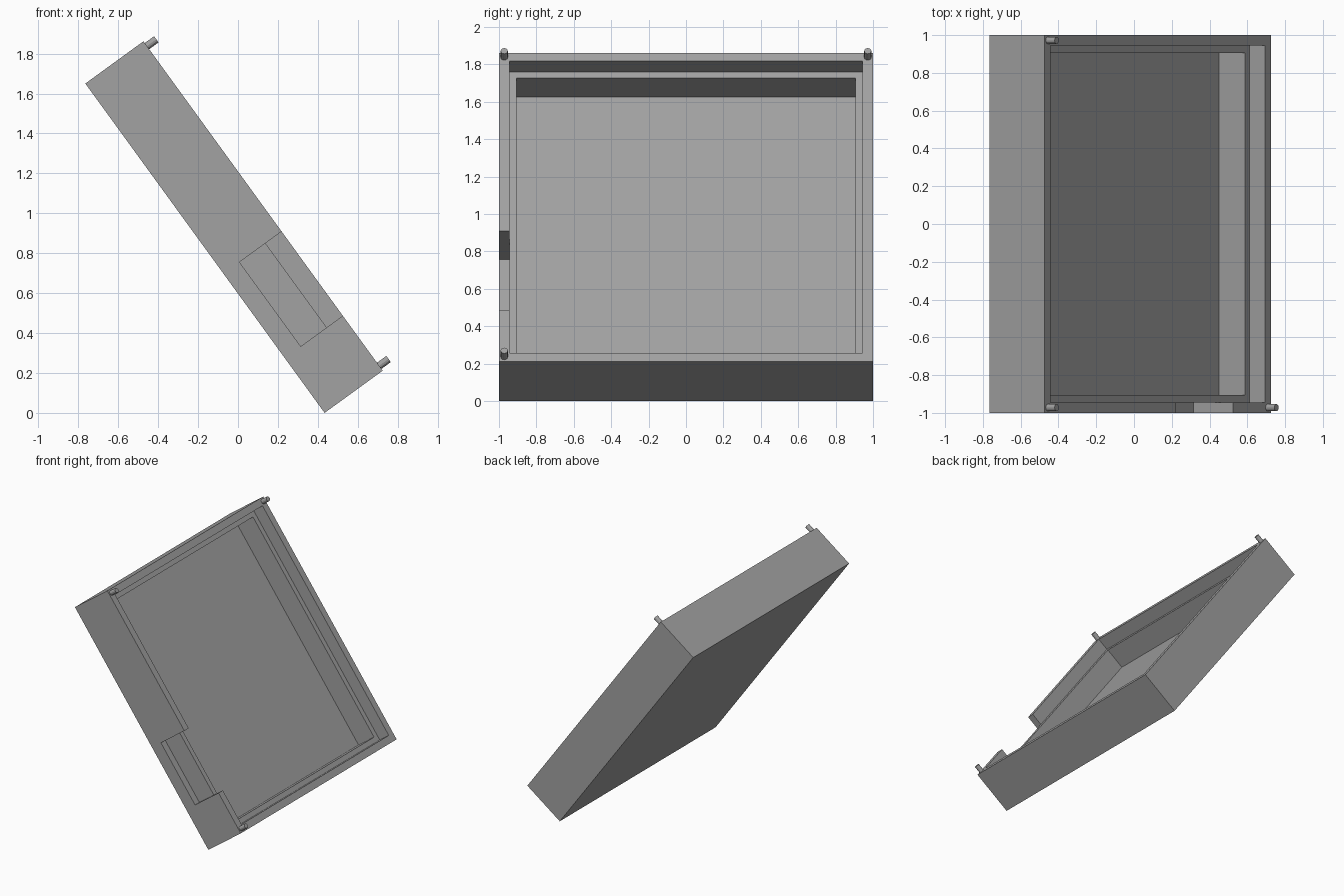
import bpy, bmesh, math
from mathutils import Matrix

if "Cube" in bpy.data.objects:
    bpy.data.objects.remove(bpy.data.objects["Cube"])

# Tray is modelled lying flat (x down the slope, z out of the opening), then tilted
LENGTH, DEPTH = 2.04, 0.36
RIM = 0.055            # outer wall thickness
STEP = 0.095           # wall thickness below the ledge
LEDGE, FLOOR = DEPTH - 0.10, DEPTH - 0.272
TILT = Matrix.Translation((0.434, 0, 0)) @ Matrix.Rotation(math.radians(54), 4, 'Y')

grey = bpy.data.materials.new("grey plastic")
grey.diffuse_color = (0.36, 0.36, 0.36, 1)
grey.use_nodes = True
grey.node_tree.nodes["Principled BSDF"].inputs["Base Color"].default_value = grey.diffuse_color


def add_object(name, bm):
    mesh = bpy.data.meshes.new(name)
    bm.to_mesh(mesh)
    bm.free()
    mesh.materials.append(grey)
    obj = bpy.data.objects.new(name, mesh)
    bpy.context.collection.objects.link(obj)
    return obj


def box(name, lo, hi):
    bm = bmesh.new()
    bmesh.ops.create_cube(bm, size=1)
    for v in bm.verts:
        v.co = [hi[i] if v.co[i] > 0 else lo[i] for i in range(3)]
    return add_object(name, bm)


# Tray body with two stepped pockets and a notch through the front rim
tray = box("tray", (-LENGTH, -1, 0), (0, 1, DEPTH))
cutters = [
    box("rim_pocket", (-LENGTH + RIM, -1 + RIM, LEDGE), (-RIM, 1 - RIM, 1)),
    box("deep_pocket", (-LENGTH + STEP, -1 + STEP, FLOOR), (-STEP, 1 - STEP, 0.9)),
    box("rim_notch", (-0.862, -1.2, 0.099), (-0.34, -1 + RIM, 0.8)),
]
for cutter in cutters:
    cutter.hide_render = True
    mod = tray.modifiers.new(cutter.name, 'BOOLEAN')
    mod.operation = 'DIFFERENCE'
    mod.solver = 'EXACT'
    mod.object = cutter
graph = bpy.context.evaluated_depsgraph_get()
carved = bpy.data.meshes.new_from_object(tray.evaluated_get(graph))
tray.modifiers.clear()
tray.data = carved
for cutter in cutters:
    bpy.data.objects.remove(cutter)
tray.matrix_world = TILT

# Locating pegs on three corners of the rim
for name, x, y in (("lower_front_peg", -0.03, -0.972),
                   ("upper_front_peg", -LENGTH + 0.03, -0.972),
                   ("upper_back_peg", -LENGTH + 0.03, 0.972)):
    bm = bmesh.new()
    bmesh.ops.create_cone(bm, cap_ends=True, segments=12, radius1=0.019,
                          radius2=0.019, depth=0.068,
                          matrix=Matrix.Translation((x, y, DEPTH + 0.024)))
    add_object(name, bm).matrix_world = TILT
